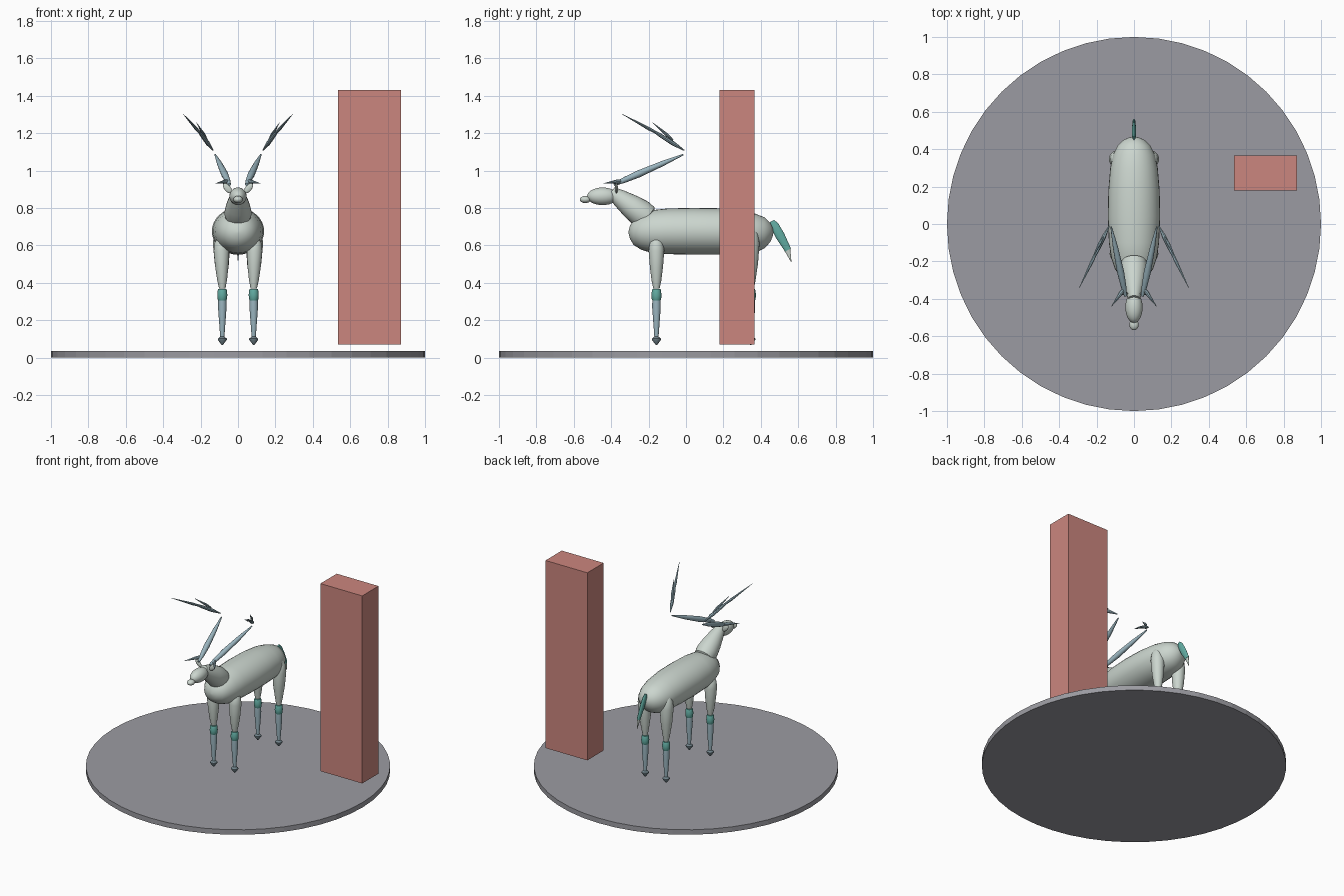
import bpy, bmesh, math
from mathutils import Vector

if "Cube" in bpy.data.objects:
    bpy.data.objects.remove(bpy.data.objects["Cube"])


def material(name, rgb):
    m = bpy.data.materials.new(name)
    m.diffuse_color = (*rgb, 1)
    m.use_nodes = True
    m.node_tree.nodes["Principled BSDF"].inputs["Base Color"].default_value = m.diffuse_color
    return m


GREY = material("floor grey", (0.33, 0.33, 0.36))
RED = material("dusty red", (0.60, 0.24, 0.21))
COAT = material("pale coat", (0.60, 0.67, 0.62))
TEAL = material("teal", (0.12, 0.41, 0.36))
BLUE = material("steel blue", (0.33, 0.47, 0.53))
DARK = material("dark hoof", (0.16, 0.22, 0.25))


def finish(name, bm, mat, smooth=True):
    bmesh.ops.recalc_face_normals(bm, faces=bm.faces)
    me = bpy.data.meshes.new(name)
    bm.to_mesh(me)
    bm.free()
    me.materials.append(mat)
    ob = bpy.data.objects.new(name, me)
    bpy.context.collection.objects.link(ob)
    if smooth:
        bpy.ops.object.select_all(action='DESELECT')
        ob.select_set(True)
        bpy.context.view_layer.objects.active = ob
        bpy.ops.object.shade_smooth_by_angle(angle=math.radians(40))
    return ob


def loft(name, mat, rings, sides=16):
    """Rings are (x, y, z, half width, half height) along a straight axis."""
    axis = (Vector(rings[-1][:3]) - Vector(rings[0][:3])).normalized()
    u = Vector((1, 0, 0))
    u = (u - axis * u.dot(axis)).normalized()
    v = axis.cross(u)
    bm = bmesh.new()
    loops = []
    for x, y, z, w, h in rings:
        loops.append([bm.verts.new(Vector((x, y, z))
                      + u * w * math.cos(2 * math.pi * i / sides)
                      + v * h * math.sin(2 * math.pi * i / sides))
                      for i in range(sides)])
    for a, b in zip(loops, loops[1:]):
        for i in range(sides):
            j = (i + 1) % sides
            bm.faces.new((a[i], a[j], b[j], b[i]))
    bm.faces.new(loops[0])
    bm.faces.new(loops[-1])
    return finish(name, bm, mat)


def spindle(name, mat, start, end, profile, sides=12, flat=1.0):
    """Tapered limb between two points; profile is (fraction, radius)."""
    a, b = Vector(start), Vector(end)
    loft(name, mat, [(*a.lerp(b, t), r * flat, r) for t, r in profile], sides)


def ellipsoid(name, mat, centre, radii, tilt=0.0):
    bm = bmesh.new()
    bmesh.ops.create_uvsphere(bm, u_segments=24, v_segments=14, radius=1)
    bmesh.ops.scale(bm, vec=radii, verts=bm.verts)
    ob = finish(name, bm, mat)
    ob.location = centre
    ob.rotation_euler = (0, tilt, 0)


# floor disc
bm = bmesh.new()
bmesh.ops.create_cone(bm, cap_ends=True, segments=48, radius1=1, radius2=1, depth=0.036)
bmesh.ops.translate(bm, vec=(0, 0, 0.018), verts=bm.verts)
finish("floor_disc", bm, GREY, False)

# pillar
bm = bmesh.new()
bmesh.ops.create_cube(bm, size=1)
bmesh.ops.scale(bm, vec=(0.335, 0.187, 1.36), verts=bm.verts)
bmesh.ops.translate(bm, vec=(0.703, 0.273, 0.75), verts=bm.verts)
finish("pillar", bm, RED, False)

# torso
loft("torso", COAT, [
    (0, -0.307, 0.67, 0.006, 0.006), (0, -0.30, 0.67, 0.04, 0.035),
    (0, -0.28, 0.67, 0.075, 0.068), (0, -0.24, 0.672, 0.102, 0.095),
    (0, -0.18, 0.673, 0.122, 0.115), (0, -0.10, 0.675, 0.134, 0.122),
    (0, 0.04, 0.675, 0.14, 0.125), (0, 0.18, 0.674, 0.137, 0.124),
    (0, 0.30, 0.669, 0.127, 0.117), (0, 0.37, 0.665, 0.112, 0.104),
    (0, 0.42, 0.667, 0.087, 0.083), (0, 0.45, 0.669, 0.055, 0.052),
    (0, 0.463, 0.67, 0.025, 0.025), (0, 0.467, 0.67, 0.004, 0.004)], 32)

# neck, head and muzzle
spindle("neck", COAT, (0, -0.19, 0.735), (0, -0.40, 0.885),
        [(0, 0.04), (0.08, 0.068), (0.25, 0.073), (0.5, 0.064), (0.8, 0.046), (1, 0.03)], 24)
ellipsoid("head", COAT, (0, -0.446, 0.862), (0.046, 0.083, 0.047))
ellipsoid("muzzle", COAT, (0, -0.538, 0.845), (0.025, 0.03, 0.019))

# tail
spindle("tail", TEAL, (0, 0.46, 0.73), (0, 0.545, 0.575),
        [(0, 0.012), (0.15, 0.023), (0.5, 0.025), (1, 0.018)], 12, 0.45)
spindle("tail_tip", COAT, (0, 0.541, 0.58), (0, 0.563, 0.51), [(0, 0.017), (1, 0.001)], 12, 0.45)

for s, side in ((1, "left"), (-1, "right")):
    # ears
    ellipsoid("ear_" + side, COAT, (s * 0.056, -0.372, 0.905), (0.017, 0.008, 0.032), s * 0.7)

    # antlers with brow tines and forked upper beams
    spindle("lower_antler_" + side, BLUE, (s * 0.045, -0.385, 0.925), (s * 0.122, -0.015, 1.085),
            [(0, 0.008), (0.15, 0.015), (0.35, 0.019), (0.7, 0.014), (1, 0.004)])
    spindle("brow_tine_" + side, BLUE, (s * 0.045, -0.335, 0.945), (s * 0.12, -0.44, 0.931),
            [(0, 0.006), (0.3, 0.012), (1, 0.001)], 8)
    spindle("upper_antler_" + side, BLUE, (s * 0.133, -0.01, 1.108), (s * 0.214, -0.18, 1.215),
            [(0, 0.003), (0.35, 0.012), (0.75, 0.01), (1, 0.006)], 8)
    spindle("antler_tip_" + side, BLUE, (s * 0.2, -0.15, 1.197), (s * 0.293, -0.342, 1.302),
            [(0, 0.006), (0.25, 0.009), (1, 0.001)], 8)
    spindle("upper_tine_" + side, BLUE, (s * 0.165, -0.07, 1.163), (s * 0.222, -0.178, 1.256),
            [(0, 0.004), (0.3, 0.009), (1, 0.001)], 8)

    # legs
    for end, y, top, r in (("front", -0.158, 0.65, 0.042), ("rear", 0.347, 0.705, 0.046)):
        part = "%s_%s" % (end, side)
        x = s * 0.084
        spindle("upper_leg_" + part, COAT, (s * 0.09, y, top), (x, y, 0.37),
                [(0, 0.006), (0.04, r * 0.5), (0.13, r * 0.85), (0.28, r),
                 (0.6, r * 0.83), (0.85, 0.026), (1, 0.017)], 20)
        spindle("knee_" + part, TEAL, (x, y, 0.367), (x, y, 0.302),
                [(0, 0.021), (0.1, 0.024), (0.5, 0.027), (0.85, 0.025), (1, 0.02)], 16)
        spindle("lower_leg_" + part, BLUE, (x, y, 0.31), (x, y, 0.108),
                [(0, 0.022), (0.2, 0.023), (1, 0.011)], 16)
        spindle("hoof_" + part, DARK, (x, y, 0.112), (x, y, 0.068),
                [(0, 0.011), (0.25, 0.024), (0.4, 0.024), (1, 0.004)], 12)
